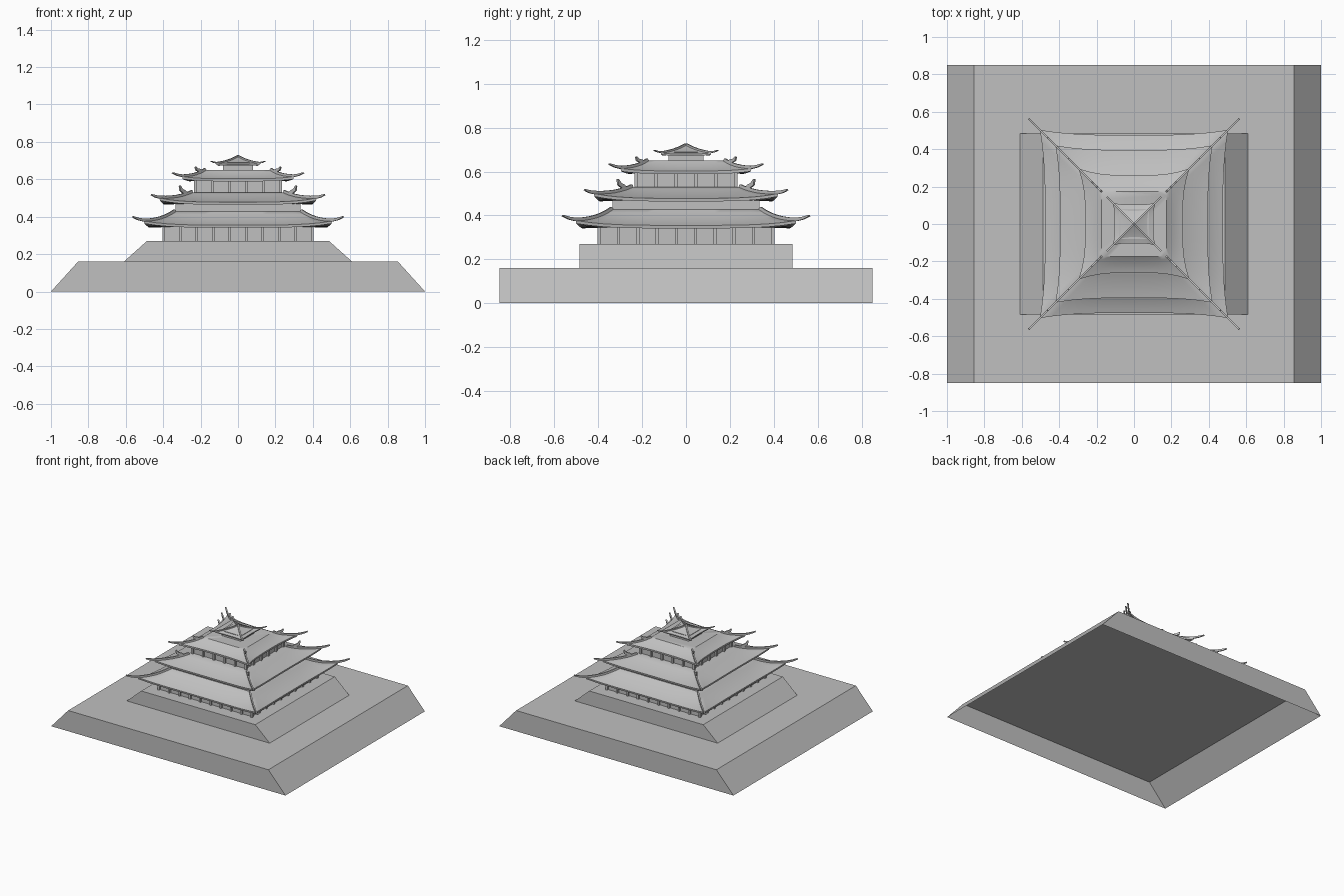
import bpy, bmesh
from math import radians
from mathutils import Vector

cube = bpy.data.objects.get("Cube")
if cube:
    bpy.data.objects.remove(cube)

grey = bpy.data.materials.new("stone_grey")
grey.use_nodes = True
GREY = (0.53, 0.53, 0.53, 1)
grey.diffuse_color = GREY
grey.node_tree.nodes["Principled BSDF"].inputs["Base Color"].default_value = GREY


def finish(bm, name, smooth=False):
    mesh = bpy.data.meshes.new(name)
    bmesh.ops.recalc_face_normals(bm, faces=bm.faces)
    bm.to_mesh(mesh)
    bm.free()
    mesh.materials.append(grey)
    ob = bpy.data.objects.new(name, mesh)
    bpy.context.collection.objects.link(ob)
    if smooth:
        bpy.ops.object.select_all(action="DESELECT")
        ob.select_set(True)
        bpy.context.view_layer.objects.active = ob
        bpy.ops.object.shade_smooth_by_angle(angle=radians(35))
    return ob


def add_box(bm, x, y, z0, z1, hx, hy, top_hx=None):
    """Box around (x, y), optionally with its left and right sides sloped."""
    verts = bmesh.ops.create_cube(bm, size=2)["verts"]
    for v in verts:
        up = v.co.z > 0
        half = top_hx if up and top_hx else hx
        v.co = (x + v.co.x * half, y + v.co.y * hy, z1 if up else z0)
    return verts


def terrace(name, z0, z1, hx, top_hx, hy):
    # Earth terrace, open underneath
    bm = bmesh.new()
    add_box(bm, 0, 0, z0, z1, hx, hy, top_hx)
    ob = finish(bm, name)
    bm = bmesh.new()
    bm.from_mesh(ob.data)
    floor = [f for f in bm.faces if f.normal.z < -0.9]
    bmesh.ops.delete(bm, geom=floor, context="FACES_ONLY")
    bm.to_mesh(ob.data)
    bm.free()


def storey(name, half, z0, z1, columns=0):
    # Square walls with evenly spaced posts on all four sides
    bm = bmesh.new()
    add_box(bm, 0, 0, z0, z1, half, half)
    finish(bm, name + "_walls")
    if not columns:
        return
    bm = bmesh.new()
    edge = half + 0.006
    for i in range(columns):
        p = edge * (2 * i / (columns - 1) - 1)
        for x, y in ((p, -edge), (p, edge), (-edge, p), (edge, p)):
            add_box(bm, x, y, z0, z1, 0.007, 0.007)
    finish(bm, name + "_posts")


class Roof:
    """Concave hipped roof whose eaves sweep out and up at the corners."""

    def __init__(self, name, eave, top, z0, z1, flare, lift, tip):
        self.name, self.eave, self.top = name, eave, top
        self.z0, self.z1, self.flare, self.lift, self.tip = z0, z1, flare, lift, tip

    def reach(self, s, t):
        return self.eave + (self.top - self.eave) * t + self.flare * abs(s) ** 3 * (1 - t) ** 2

    def height(self, s, t):
        rise = (self.z1 - self.z0) * (0.6 * t + 0.4 * t * t)
        return self.z0 + rise + self.lift * s ** 4 * (1 - t) ** 2

    def build(self, thick):
        bm = bmesh.new()
        n, m = 16, 6
        for side in range(4):
            grid = []
            for j in range(m + 1):
                t = j / m
                row = []
                for i in range(n + 1):
                    s = 2 * i / n - 1
                    x, y = s * self.reach(1, t), -self.reach(s, t)
                    for _ in range(side):
                        x, y = -y, x
                    row.append(bm.verts.new((x, y, self.height(s, t))))
                grid.append(row)
            for j in range(m):
                for i in range(n):
                    bm.faces.new((grid[j][i], grid[j][i + 1],
                                  grid[j + 1][i + 1], grid[j + 1][i]))
        bmesh.ops.remove_doubles(bm, verts=bm.verts, dist=0.0005)
        # Drop the eave edge to a fascia, then close the soffit and the top
        rims = [e for e in bm.edges if e.is_boundary]
        outer = [e for e in rims
                 if max(abs(c) for c in e.verts[0].co.xy) > (self.eave + self.top) / 2]
        inner = [e for e in rims if e not in outer]
        for inset in (0.006, None):
            new = bmesh.ops.extrude_edge_only(bm, edges=outer)["geom"]
            outer = [g for g in new if isinstance(g, bmesh.types.BMEdge)
                     and g.is_boundary]
            for v in (g for g in new if isinstance(g, bmesh.types.BMVert)):
                if inset is None:
                    v.co.xy *= 0.8
                    v.co.z = self.z0 - thick + 0.004
                else:
                    v.co.xy *= 1 - inset
                    v.co.z -= thick
        if inner:
            bmesh.ops.holes_fill(bm, edges=inner, sides=0)
        finish(bm, self.name, True)

    def ridges(self, width, horn):
        # Hip ridges that run past the corners into upturned tips
        bm = bmesh.new()
        ts = [1 - k / 6 for k in range(7)]
        path = [(self.reach(1, t), self.height(1, t) + width * 0.6, width) for t in ts]
        r, z, _ = path[-1]
        step = self.tip - r
        path += [(r + step * 0.5, z + step * 0.1, width * 0.8),
                 (self.tip, z + step * 0.3, width * 0.4)]
        strips = [path]
        if horn:
            # Curled ornament at the upper part of the ridge
            r, z = self.reach(1, 0.78), self.height(1, 0.78)
            strips.append([(r - 0.006, z - 0.005, width * 1.3),
                           (r + 0.010, z + horn * 0.35, width * 1.2),
                           (r + 0.025, z + horn * 0.55, width),
                           (r + 0.032, z + horn, width * 0.3)])
        for sx, sy in ((1, 1), (-1, 1), (-1, -1), (1, -1)):
            side = Vector((-sy, sx, 0)).normalized() * 0.005
            for strip in strips:
                last = None
                for k, (r, z, w) in enumerate(strip):
                    a, b = strip[max(k - 1, 0)], strip[min(k + 1, len(strip) - 1)]
                    along = Vector((b[0] - a[0], b[1] - a[1])).normalized()
                    ring = []
                    for u, v in ((-1, -1), (1, -1), (1, 1), (-1, 1)):
                        q = r - along.y * w * v
                        ring.append(bm.verts.new(
                            Vector((sx * q, sy * q, z + along.x * w * v)) + side * u))
                    if last:
                        for i in range(4):
                            j = (i + 1) % 4
                            bm.faces.new((last[i], last[j], ring[j], ring[i]))
                    else:
                        bm.faces.new(ring)
                    last = ring
                bm.faces.new(last)
        finish(bm, self.name + "_ridges")


# Stepped terraces
terrace("lower_terrace", 0, 0.16, 1, 0.855, 0.85)
terrace("upper_terrace", 0.16, 0.27, 0.61, 0.487, 0.485)

# Storeys
storey("ground_storey", 0.39, 0.27, 0.35, 10)
storey("second_storey", 0.335, 0.38, 0.48)
storey("third_storey", 0.222, 0.50, 0.61, 6)
storey("lantern", 0.08, 0.63, 0.69)

# Roofs: eave, top, heights, corner flare, corner lift, ridge tip reach
roofs = [
    (Roof("lower_roof", 0.475, 0.337, 0.355, 0.428, 0.028, 0.022, 0.562), 0.008, 0),
    (Roof("middle_roof", 0.395, 0.245, 0.478, 0.53, 0.025, 0.022, 0.462), 0.008, 0.05),
    (Roof("upper_roof", 0.26, 0.175, 0.603, 0.65, 0.038, 0.012, 0.35), 0.007, 0.03),
    (Roof("crown_roof", 0.103, 0.0, 0.68, 0.723, 0.012, 0.006, 0.145), 0.004, 0),
]
for roof, width, horn in roofs:
    roof.build(0.014 if roof.top else 0.008)
    roof.ridges(width, horn)
